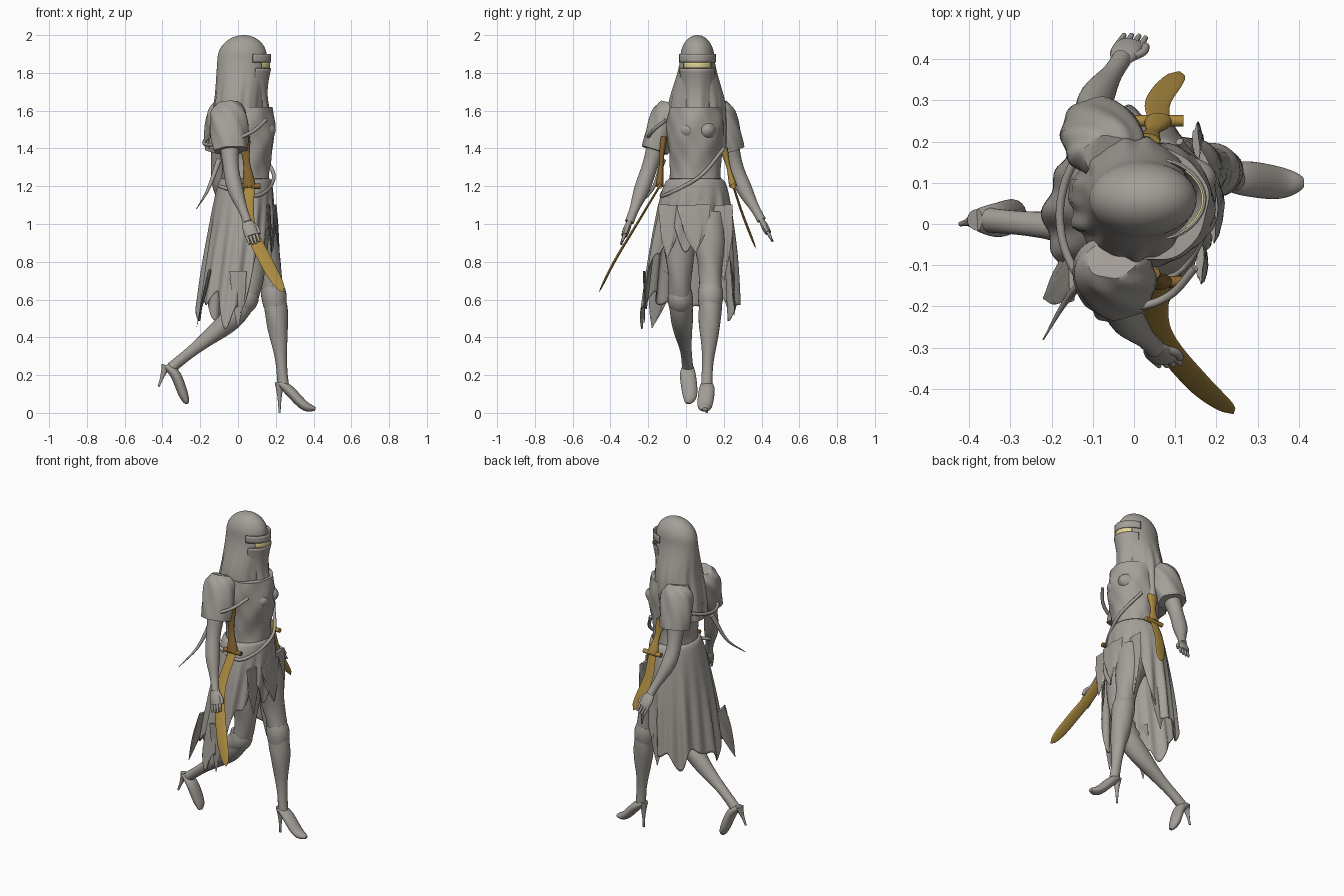
import bpy, bmesh
from math import sin, cos, pi, sqrt, radians
from mathutils import Vector

cube = bpy.data.objects.get("Cube")
if cube:
    bpy.data.objects.remove(cube)


def material(name, *rgb):
    made = bpy.data.materials.new(name)
    made.use_nodes = True
    made.diffuse_color = (*rgb, 1)
    made.node_tree.nodes["Principled BSDF"].inputs["Base Color"].default_value = (*rgb, 1)
    return made


GREY = material("grey cloth", .37, .345, .315)
GOLD = material("aged gold", .4, .25, .05)
BROWN = material("brown grip", .24, .13, .03)
PALE = material("pale yellow", .75, .66, .3)
ACROSS_X, ACROSS_Y = Vector((1, 0, 0)), Vector((0, 1, 0))


def skin(name, rows, mat=GREY, closed=True, cap=True, thickness=0):
    """Skin a grid of points into one smooth object."""
    bm = bmesh.new()
    grid = [[bm.verts.new(point) for point in row] for row in rows]
    count = len(grid[0])
    for upper, lower in zip(grid, grid[1:]):
        for i in range(count if closed else count - 1):
            j = (i + 1) % count
            bm.faces.new((upper[i], upper[j], lower[j], lower[i]))
    if cap:
        bm.faces.new(grid[0])
        bm.faces.new(grid[-1])
    bmesh.ops.recalc_face_normals(bm, faces=bm.faces[:])
    mesh = bpy.data.meshes.new(name)
    bm.to_mesh(mesh)
    bm.free()
    mesh.materials.append(mat)
    part = bpy.data.objects.new(name, mesh)
    bpy.context.collection.objects.link(part)
    if thickness:
        part.modifiers.new("thickness", "SOLIDIFY").thickness = thickness
    bpy.ops.object.select_all(action="DESELECT")
    part.select_set(True)
    bpy.context.view_layer.objects.active = part
    bpy.ops.object.shade_smooth_by_angle(angle=radians(50))


def cloth(name, point, down, around, spread=None, mat=GREY, cap=False, thickness=.006):
    """Sheet from point(t, angle): a full loop, or a strip facing forward."""
    if spread:
        angles = [radians(spread) * (2 * k / around - 1) for k in range(around + 1)]
    else:
        angles = [2 * pi * k / around for k in range(around)]
    rows = [[point(j / down, a) for a in angles] for j in range(down + 1)]
    skin(name, rows, mat, not spread, cap, thickness)


def spline(path, steps):
    """Smooth curve through every point of the path."""
    points = [Vector(p) for p in path]
    points = [2 * points[0] - points[1], *points, 2 * points[-1] - points[-2]]
    curve = []
    for before, start, end, after in zip(points, points[1:], points[2:], points[3:]):
        enter, leave = (end - before) / 2, (after - start) / 2
        for k in range(steps):
            t = k / steps
            ease = t * t * (3 - 2 * t)
            curve.append(start.lerp(end, ease) + enter * t * (1 - t) ** 2 - leave * t * t * (1 - t))
    return curve + [points[-2]]


def tube(name, path, radius, mat=GREY, side=ACROSS_X, flat=1, around=24, steps=8, fold=None):
    """Oval tube; radius(t) is the half width along side, flat scales the other."""
    curve = spline(path, steps)
    last = len(curve) - 1
    rows = []
    for i, centre in enumerate(curve):
        tangent = (curve[min(i + 1, last)] - curve[max(i - 1, 0)]).normalized()
        u = (side - tangent * side.dot(tangent)).normalized()
        v = tangent.cross(u) * flat
        row = []
        for k in range(around):
            a = 2 * pi * k / around
            r = max(radius(i / last), .002) * (fold(i / last, a) if fold else 1)
            row.append(centre + (u * cos(a) + v * sin(a)) * r)
        rows.append(row)
    skin(name, rows, mat)


def cord(name, path, thick, mat=GREY, taper=0):
    tube(name, path, lambda t: thick * (1 - taper * t), mat, Vector((.3, .2, 1)), around=10)


def smooth(low, high, x):
    t = min(max((x - low) / (high - low), 0), 1)
    return t * t * (3 - 2 * t)


# Hood and mantle: a dome that widens into folds over the shoulders
def hood(t, a):
    drop = .6 * max(t, .02) ** 2
    dome = sqrt(1 - max(1 - drop / .12, 0) ** 2)
    loose = smooth(.15, .5, drop) * (1 - .5 * smooth(.2, .9, cos(a)))
    ripple = 1 + loose * (.035 * sin(11 * a) + .025 * sin(17 * a + 4 * t))
    along = .13 * dome + .015 * smooth(.3, .5, drop)
    across = (.09 + .06 * smooth(.1, .4, drop)) * dome
    return (.03 - .07 * drop + along * ripple * cos(a), .06 + across * ripple * sin(a), 2 - drop)


cloth("hood_and_mantle", hood, 48, 96, cap=True, thickness=0)


def face_band(name, top, height, spread, swell, mat):
    cloth(name, lambda t, a: (.03 + (.13 + swell) * cos(a), .06 + (.09 + swell) * sin(a), top - height * t),
          3, 24, spread, mat)


face_band("eye_strip", 1.855, .03, 46, .01, PALE)
face_band("hood_brow", 1.9, .045, 70, .014, GREY)


# Veil from the nose to the chest
def veil(t, a):
    depth = .135 - .02 * sin(pi * t) + .004 * sin(9 * a) * t
    return (.035 + depth * cos(a), .06 + (.1 - .025 * t) * sin(a), 1.825 - .27 * t * (1 - .25 * abs(sin(a))))


cloth("face_veil", veil, 14, 32, 65)


# Torso wrapped in diagonal folds, narrow at the waist
def torso(t, a):
    curve = cos(2 * pi * (t - .2) / .8)
    wrap = 1 + .022 * sin(5 * a + 16 * t) + .012 * sin(9 * a - 22 * t)
    along, across = .14 + .015 * curve, .14 + .01 * curve + .03 * t ** 4
    return (.04 + along * wrap * cos(a), .05 + across * wrap * sin(a), 1.62 - .6 * t)


cloth("torso", torso, 36, 64, cap=True, thickness=0)
for tag, y in (("right", .01), ("left", .11)):
    tube(tag + "_chest", [(.1, y, 1.49), (.2, y, 1.5)], lambda t: .058 * sqrt(1 - t * t), side=ACROSS_Y, steps=16)


# Flared skirt, short in front, with a ragged hem
def hem(a):
    front = smooth(.15, .7, cos(a))
    ragged = .57 + .05 * sin(5 * a + .5) + .035 * sin(11 * a) - .06 * max(0, sin(4 * a + 2.4)) ** 6
    return ragged * (1 - front) + front * (.92 + .07 * sin(9 * a))


def skirt(t, a):
    z = 1.24 + (hem(a) - 1.24) * t
    fall = (1.24 - z) / .75
    flare = sqrt(fall)
    pleat = 1 + smooth(0, .8, t) * (.04 * sin(16 * a + 2 * t) + .03 * sin(9 * a - 1))
    return (.04 - .06 * fall + (.13 + .07 * flare) * pleat * cos(a),
            .05 - .03 * fall + (.14 + .12 * flare) * pleat * sin(a), z)


cloth("ragged_skirt", skirt, 40, 160)


def torn_flap(name, top, tip, width, side=ACROSS_Y):
    tube(name, [top, tip], lambda t: width * (1 - t ** 2), side=side, flat=.15, steps=12,
         fold=lambda t, a: 1 + .15 * sin(5 * a + 4 * t))


torn_flap("front_flap", (.19, .04, 1.1), (.22, .05, .85), .08)
torn_flap("right_flap", (.16, -.08, 1.1), (.18, -.1, .82), .06)
torn_flap("left_flap", (.15, .18, 1.1), (.17, .2, .7), .06)
torn_flap("back_tail", (-.15, -.12, .75), (-.22, -.18, .45), .06)
torn_flap("right_tail", (0, -.22, .75), (0, -.22, .45), .04, ACROSS_X)
torn_flap("left_tail", (.03, .24, .8), (.02, .26, .5), .05, ACROSS_X)


# Legs with a knee wrap and a high heeled shoe
def leg(tag, hip, knee, ankle, side):
    tube(tag + "_leg", [hip, knee, ankle], lambda t: .09 - .06 * t + .007 * sin(4 * pi * t), side=side,
         steps=16, fold=lambda t, a: 1 + .03 * sin(3 * a + 24 * t))
    joint = Vector(knee)
    ends = [joint.lerp(Vector(end), .12) for end in (hip, ankle)]
    tube(tag + "_knee_wrap", [ends[0], joint, ends[1]], lambda t: .06 + .007 * sin(pi * t), side=side)


def shoe(tag, path, heel_tip):
    tube(tag + "_shoe", path, lambda t: .043 * sqrt(sin(pi * (.12 + .85 * t))), side=ACROSS_Y, flat=.65)
    tube(tag + "_heel", [path[0], heel_tip], lambda t: .006 + .02 * (1 - t) ** 2)


leg("left", (.1, .12, 1.05), (.19, .13, .62), (.24, .11, .15), ACROSS_X)
leg("right", (.07, -.03, 1.05), (.04, -.03, .6), (-.35, .01, .24), ACROSS_Y)
shoe("left", [(.22, .11, .16), (.27, .11, .12), (.35, .1, .04), (.41, .1, .02)], (.22, .11, 0))
shoe("right", [(-.38, .01, .25), (-.33, .01, .2), (-.29, .02, .1), (-.27, .01, .05)], (-.42, 0, .14))


# Arms with draped sleeves, palms and fingers
def arm(tag, shoulder, elbow, wrist):
    shoulder, elbow, wrist = Vector(shoulder), Vector(elbow), Vector(wrist)
    tube(tag + "_arm", [shoulder, elbow, wrist], lambda t: .06 - .036 * t + .004 * sin(4 * pi * t))
    tube(tag + "_sleeve", [shoulder.lerp(elbow, -.25), shoulder, shoulder.lerp(elbow, .55)],
         lambda t: .1 * sqrt(sin(pi * (.12 + .6 * t))), flat=.8, around=48,
         fold=lambda t, a: 1 + .04 * sin(6 * a + 10 * t))
    aim = (wrist - elbow).normalized()
    across = (ACROSS_X - aim * ACROSS_X.dot(aim)).normalized()
    tube(tag + "_palm", [wrist - aim * .01, wrist + aim * .08], lambda t: .024 + .014 * sin(pi * t * .8),
         flat=.5, around=16)
    for i in range(4):
        offset = i - 1.5
        knuckle = wrist + across * .018 * offset + aim * .065
        cord(f"{tag}_finger_{i + 1}", [knuckle, knuckle + aim * (.066 - .005 * abs(offset))], .01, taper=.4)
    thumb = wrist + across * .025 + aim * .02
    cord(tag + "_thumb", [thumb, thumb + across * .016 + aim * .03, thumb + across * .014 + aim * .06], .01)


arm("right", (-.05, -.11, 1.56), (-.03, -.21, 1.25), (.05, -.3, 1.01))
arm("left", (-.07, .19, 1.56), (-.1, .28, 1.25), (-.03, .4, 1.02))

# Cord slung low around the mantle, crossing strap and loose pointed end
sling = []
for k in range(10):
    turn = radians(100 + 25 * k)
    sling.append((.18 * cos(turn), .02 + .22 * sin(turn), 1.42 + .13 * (2 * k / 9 - 1) ** 2))
cord("shoulder_cord", sling, .01)
cord("waist_strap", [(.11, .2, 1.4), (.19, .07, 1.25), (.1, -.12, 1.15), (-.1, -.1, 1.2)], .01)
cord("cord_end", [(-.1, -.12, 1.34), (-.16, -.18, 1.18), (-.22, -.28, 1.08)], .015, taper=.9)


# Curved swords hung at both hips
def sword(tag, pommel, blade, width, grip):
    guard = Vector(blade[0])
    reach = ACROSS_X * .06
    tube(tag + "_grip", [pommel, guard], lambda t: .026 + .008 * cos(2 * pi * t), grip, flat=.6, around=16)
    cord(tag + "_guard", [guard - reach, guard + reach], .014, grip)
    tube(tag + "_blade", blade, lambda t: width * (.75 + .4 * t) * sqrt(1 - t ** 6), GOLD, flat=.2, around=16)


sword("right_sword", (.03, -.12, 1.46), [(.06, -.14, 1.2), (.06, -.26, 1), (.15, -.38, .8), (.24, -.46, .64)], .036, BROWN)
sword("left_sword", (.03, .2, 1.4), [(.06, .25, 1.2), (.06, .3, 1.05), (.11, .37, .87)], .034, GOLD)
